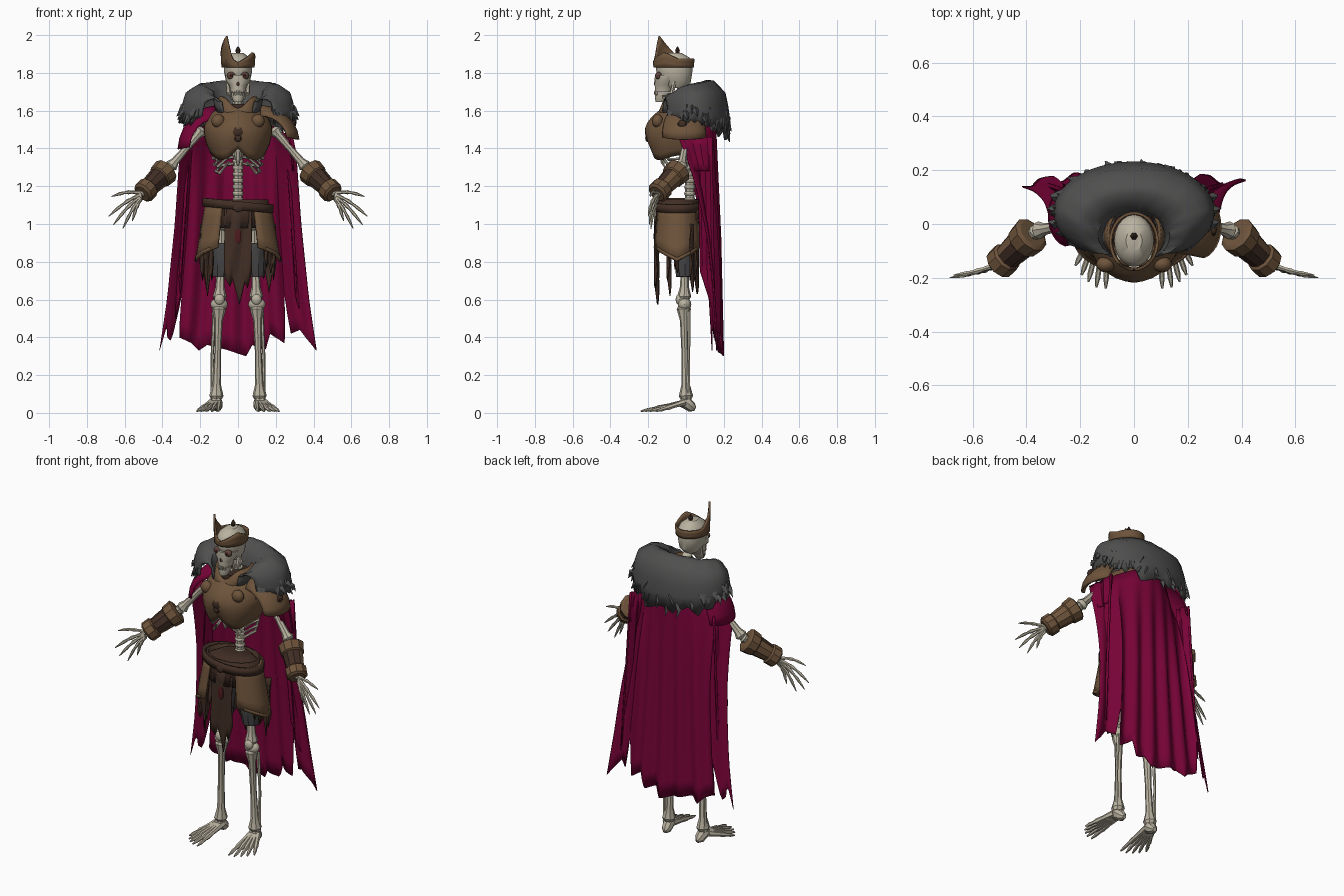
import bpy, bmesh, math, random
from mathutils import Vector

if "Cube" in bpy.data.objects:
    bpy.data.objects.remove(bpy.data.objects["Cube"])
random.seed(4)
sin, cos, pi = math.sin, math.cos, math.pi


def material(name, *rgb):
    m = bpy.data.materials.new(name)
    m.diffuse_color = (*rgb, 1)
    m.use_nodes = True
    m.node_tree.nodes["Principled BSDF"].inputs["Base Color"].default_value = m.diffuse_color
    return m


BONE = material("bone", .49, .45, .355)
SHADE = material("dark_bone", .11, .06, .045)
LEATHER = material("brown_leather", .155, .088, .044)
DARK = material("dark_leather", .052, .027, .018)
CRIMSON = material("crimson_cloth", .185, .001, .038)
FUR = material("grey_fur", .08, .079, .078)
WRAP = material("grey_wrap", .055, .055, .056)
RED = material("dark_red", .075, .01, .012)


# ---- helpers: every piece is (vertices, faces)
def lerp(pts, t):
    for (a, va), (b, vb) in zip(pts, pts[1:]):
        if t <= b:
            return va + (vb - va) * max(0, (t - a) / (b - a))
    return pts[-1][1]


def grid(fn, nu, nv, loop=False):
    cols = nu if loop else nu + 1
    vs = [Vector(fn(i / nu, j / nv)) for j in range(nv + 1) for i in range(cols)]
    fs = [(j * cols + i, j * cols + (i + 1) % cols, (j + 1) * cols + (i + 1) % cols, (j + 1) * cols + i)
          for j in range(nv) for i in range(nu)]
    return vs, fs


def tube(pts, radii, n=8):
    pts = [Vector(p) for p in pts]
    vs = []
    for k, p in enumerate(pts):
        t = (pts[min(k + 1, len(pts) - 1)] - pts[max(k - 1, 0)]).normalized()
        s = t.cross(Vector((0, 1, 0)) if abs(t.y) < .8 else Vector((0, 0, 1))).normalized()
        b = t.cross(s)
        vs += [p + radii[k] * (s * cos(2 * pi * i / n) + b * sin(2 * pi * i / n)) for i in range(n)]
    fs = [(k * n + i, k * n + (i + 1) % n, (k + 1) * n + (i + 1) % n, (k + 1) * n + i)
          for k in range(len(pts) - 1) for i in range(n)]
    return vs, fs + [tuple(range(n)), tuple(range(len(vs) - n, len(vs)))]


def bone(a, b, r, ends=1.7):
    a, b = Vector(a), Vector(b)
    return tube([a.lerp(b, t) for t in (-.03, .04, .16, .5, .84, .96, 1.03)],
                [r * ends * .5, r * ends, r * 1.1, r * .9, r * 1.1, r * ends, r * ends * .5])


def loft(rings, n=20):
    vs = [Vector((rx * sin(2 * pi * i / n), cy - ry * cos(2 * pi * i / n), z)) for z, cy, rx, ry in rings for i in range(n)]
    fs = [(k * n + i, k * n + (i + 1) % n, (k + 1) * n + (i + 1) % n, (k + 1) * n + i)
          for k in range(len(rings) - 1) for i in range(n)]
    return vs, fs + [tuple(range(n)), tuple(range(len(vs) - n, len(vs)))]


def ball(c, rx, ry, rz, n=12):
    v, f = loft([(c[2] - rz * cos(pi * k / 8), c[1], rx * sin(pi * k / 8) + 1e-4, ry * sin(pi * k / 8) + 1e-4)
                 for k in range(9)], n)
    return [p + Vector((c[0], 0, 0)) for p in v], f


def both(pieces):
    return pieces + [([Vector((-p.x, p.y, p.z)) for p in v], f) for v, f in pieces]


def build(name, mat, pieces, thick=0, angle=35):
    bm = bmesh.new()
    for vs, fs in pieces:
        bv = [bm.verts.new(p) for p in vs]
        for f in fs:
            bm.faces.new([bv[i] for i in f])
    bmesh.ops.recalc_face_normals(bm, faces=bm.faces)
    me = bpy.data.meshes.new(name)
    bm.to_mesh(me)
    bm.free()
    me.materials.append(mat)
    me.polygons.foreach_set("use_smooth", [True] * len(me.polygons))
    me.set_sharp_from_angle(angle=math.radians(angle))
    ob = bpy.data.objects.new(name, me)
    bpy.context.collection.objects.link(ob)
    if thick:
        m = ob.modifiers.new("thickness", "SOLIDIFY")
        m.thickness, m.offset = thick, 0
    return ob


# ---- head
build("skull", BONE, [
    loft([(1.72, -.055, .042, .05), (1.75, -.055, .062, .08), (1.80, -.062, .073, .095), (1.85, -.062, .074, .097),
          (1.88, -.062, .061, .082), (1.905, -.062, .03, .04)]),
    loft([(1.70, -.12, .04, .045), (1.735, -.113, .046, .052), (1.755, -.11, .064, .056), (1.79, -.1, .068, .065)])])
build("jaw", BONE, [loft([(1.645, -.135, .022, .025), (1.665, -.13, .032, .035), (1.695, -.12, .036, .042)])]
      + both([tube([(.03, -.12, 1.67), (.05, -.075, 1.69), (.055, -.06, 1.755)], [.012, .014, .01], 6)]))
build("teeth", BONE, [ball((.011 * i, -.163 + .002 * i * i, 1.695), .005, .006, .014, 6) for i in range(-2, 3)])
build("sockets", SHADE, both([ball((.035, -.144, 1.785), .024, .018, .021)]) + [ball((0, -.159, 1.743), .011, .01, .018, 6)])
build("eyes", RED, both([ball((.034, -.158, 1.786), .009, .006, .009, 8)]))


# broken crown with one tall spike left
def crown(u, v):
    a = u * 2 * pi - pi
    d = a + .75
    top = 1.875 + .122 * max(0, 1 - (d / .38 if d > 0 else -d / 1.1)) - .02 * max(0, 1 - abs(a) / .4) \
        + .035 * max(0, 1 - abs(a - 1.1) / .7)
    return (.083 + .004 * v) * sin(a), -.065 - (.102 + .003 * v) * cos(a), 1.828 + (top - 1.828) * v


build("crown", LEATHER, [grid(crown, 42, 3, True)], .01, 25)
build("crown_knob", DARK, [tube([(0, -.045, 1.89), (0, -.045, 1.92), (0, -.045, 1.94)], [.008, .014, .003], 6)])
build("crown_gem", RED, [ball((0, -.170, 1.85), .006, .005, .01, 6)])

# ---- spine, ribs and pelvis
build("spine", BONE, [ball((0, .02 - .03 * max(0, (z - 1.5) / .2), z), .03, .03, .019, 8)
                      for z in [1.06 + .034 * i for i in range(20)]]
      + [tube([(0, .02, 1.05), (0, .02, 1.5), (0, -.03, 1.74)], [.025, .025, .022])])
ribs = [tube([(.02, .04, z + .04), (.09, .07, z + .03), (.135 - d, 0, z), (.115 - d, -.09, z - .01), (.03 + d, -.13, z + .05)],
             [.008, .009, .009, .009, .006], 6)
        for z, d in ((1.45, 0), (1.42, 0), (1.385, 0), (1.35, .002), (1.315, .008), (1.28, .018))]
build("ribs", BONE, both(ribs) + [tube([(0, -.13, 1.45), (0, -.125, 1.36), (0, -.12, 1.31)], [.02, .018, .006], 6)])
build("pelvis", BONE, both([ball((.07, -.01, 1.03), .07, .06, .07)]))

# ---- arms
TIPS = [(.67, -.19, 1.145), (.685, -.2, 1.04), (.66, -.195, .995), (.61, -.185, .975), (.56, -.165, 1.015)]
arm = [bone((.19, .01, 1.5), (.36, -.025, 1.30), .02), bone((.36, -.025, 1.30), (.51, -.15, 1.16), .017)]
for k, tip in enumerate(TIPS):
    w, t = Vector((.515, -.152, 1.165 - .008 * k)), Vector(tip)
    pts = [w.lerp(t, s) + Vector((0, -.006 * sin(pi * s), .012 * sin(pi * s))) for s in (0, .3, .42, .55, .7, .85, 1)]
    arm.append(tube(pts, [.012, .008, .011, .007, .009, .006, .002], 6))
build("arm_bones", BONE, both(arm))

A, B = Vector((.378, -.035, 1.285)), Vector((.507, -.155, 1.16))
brace = build("forearm_guards", LEATHER, both([
    tube([A.lerp(B, t) for t in (0, .04, .28, .31, .5, .7, .74, .95, 1)],
         [.056, .072, .066, .058, .055, .05, .06, .06, .046], 10)]), 0, 25)
brace.data.materials.append(DARK)
for p in brace.data.polygons:      # dark panel on the front of each guard
    c = p.center.copy()
    c.x = abs(c.x)
    t = (c - A).dot(B - A) / (B - A).length_squared
    if .3 < t < .72 and p.normal.y < -.1 and p.normal.z > -.3:
        p.material_index = 1

# ---- legs
leg = [bone((.085, 0, 1.0), (.097, -.01, .6), .022), bone((.1, -.012, .57), (.115, 0, .07), .02, 1.9),
       tube([(.125, .015, .54), (.137, .015, .3), (.132, .01, .07)], [.011, .008, .013], 6),
       ball((.098, -.035, .6), .027, .02, .03), ball((.1, -.008, .575), .046, .036, .035),
       tube([(.117, -.03, .06), (.115, .0, .055), (.11, .03, .03), (.108, .048, .02)], [.026, .034, .028, .012])]
for i, (x, y) in enumerate([(.105, -.24), (.14, -.235), (.17, -.215), (.195, -.19), (.218, -.155)]):
    a, b = Vector((.098 + .011 * i, -.01, .055)), Vector((x, y, .009))
    leg.append(tube([a, a.lerp(b, .35), a.lerp(b, .6), a.lerp(b, .68), a.lerp(b, .85), b],
                    [.018, .013, .014, .01, .01, .004], 6))
build("leg_bones", BONE, both(leg))
build("thigh_wraps", WRAP, both([tube([(.085, 0, .9), (.085, 0, .87), (.09, -.005, .78), (.092, -.005, .72)],
                                      [.05, .058, .056, .05], 10)]))


# ---- breastplate, gorget and shoulder armour
def chest(u, v):
    a = u * 2 * pi - pi
    bottom = 1.365 + .035 * max(0, 1 - abs(a) / .35) - .03 * max(0, 1 - abs(abs(a) - .7) / .6)
    rx = lerp([(0, .135), (.3, .168), (.6, .178), (.85, .15), (1, .1)], v)
    ry = lerp([(0, .165), (.3, .195), (.55, .202), (.8, .165), (1, .11)], v) if cos(a) > 0 else .11
    return rx * sin(a), -.01 - ry * cos(a), bottom + (1.61 - bottom) * v


def gorget(u, v):
    a = 2 * pi * u
    return (.115 - .02 * v) * sin(a), -.03 - (.125 - .025 * v) * cos(a), 1.56 + (.115 - .065 * max(0, cos(a)) ** 6) * v


build("breastplate", LEATHER, [grid(chest, 32, 8, True)], .012, 25)
build("gorget", LEATHER, [grid(gorget, 24, 2, True)], .012, 20)
build("neck_lining", DARK, [loft([(1.56, -.03, .085, .09), (1.635, -.03, .08, .085)])])
build("chest_bosses", LEATHER, both([ball((.105, -.15, 1.545), .036, .03, .036)]))
build("chest_emblem", DARK, [ball((0, -.206, 1.49), .034, .012, .028, 10), ball((0, -.205, 1.455), .02, .011, .02, 8)])


def shoulder(side, s, low, dy=0):
    def fn(u, v):
        b, t = (u * 2 - 1) * 1.35, v * 1.5
        k = .6 + .4 * cos(b)
        return (side * (.12 + .20 * s * sin(t) * k), dy - .01 + .115 * s * sin(b) * (.75 + .25 * sin(t)),
                low + (1.625 - low) * cos(t) * k - .02 * v * cos(b))
    return grid(fn, 12, 6)


build("shoulder_plate", LEATHER, [shoulder(1, 1, 1.455)], .012, 25)
build("shoulder_mark", DARK, [ball((.296, -.02, 1.53), .012, .025, .02, 8)])
build("shoulder_drape", CRIMSON, [shoulder(-1, .99, 1.40, .04)], .006)
build("side_drape", CRIMSON, [grid(lambda u, v: (.27 + .02 * v + .008 * sin(u * 12), -.035 + .17 * u + .07 * v * (1 - u),
                                                 1.46 - .18 * v), 8, 4)], .006)


# ---- belt, hip plates and hanging cloth
def waist(a, z, flare=0, fy=.1):
    return (.165 + flare) * sin(a), -.045 - (.112 + flare * fy) * cos(a), z


build("waist_band", DARK, [grid(lambda u, v: waist(2 * pi * u, .98 + .15 * v, -.008), 24, 2, True),
                           loft([(1.10, -.045, .155, .103), (1.125, -.03, .1, .07)])], .01)
build("belt", DARK, [grid(lambda u, v: waist(2 * pi * u, 1.075 + .045 * v - .018 * sin(2 * pi * u), .014, 1), 24, 1, True)], .016)
build("belt_buckle", DARK, [ball((0, -.172, 1.085), .025, .012, .022, 6)])


def tasset(u, v):
    low = lerp([(0, .875), (.5, .80), (1, .875)], u)
    return waist(.5 + 2.1 * u, 1.105 + (low - 1.105) * v, .053 * v + .004, .45)


def tasset_trim(u, v):
    return Vector(tasset(u, .93 + .06 * v)) + Vector((.008, 0, 0))


build("hip_plates", LEATHER, both([grid(tasset, 10, 4)]), .012, 20)
build("hip_plate_trim", LEATHER, both([grid(tasset_trim, 10, 1)]), .004)


def strip(x0, x1, y, top, low, tip, bend=.01):
    def fn(u, v):
        end = lerp([(0, low), (.2, low - .05), (.3, low - .01), (.55, tip), (.75, low - .02), (.85, low - .06), (1, low + .03)], u)
        return x0 + (x1 - x0) * u, y + bend * sin(u * 9 + v * 4), top + (end - top) * v
    return grid(fn, 20, 6)


build("front_loincloth", DARK, [strip(-.072, .072, -.155, 1.09, .72, .575)], .008)
build("loincloth_mark", RED, [ball((0, -.166, .935), .02, .005, .04, 6)])
build("ragged_strips", DARK, both([strip(.14, .2, -.05, .95, .82, .74), strip(.12, .2, .03, 1.0, .76, .64)])
      + [strip(-.2, -.13, -.09, .95, .76, .62)], .006)
build("back_loincloth", DARK, [strip(-.12, .12, .055, 1.08, .76, .63)], .008)

# ---- cape: pleated sheet with torn hem
HEM = [(-1, .33), (-.95, .47), (-.92, .40), (-.87, .38), (-.80, .62), (-.77, .40), (-.6, .37), (-.5, .33), (-.4, .36), (-.15, .335),
       (.1, .30), (.18, .36), (.35, .33), (.42, .42), (.6, .37), (.66, .62), (.7, .42), (.82, .44), (1, .33)]


def cape(u, v):
    u = u * 2 - 1
    top = 1.57 - .12 * u * u
    z = top + (lerp(HEM, u) - top) * v
    w = lerp([(.3, .42), (.6, .375), (1.0, .333), (1.4, .305), (1.57, .26)], z)
    y = .185 - u * u * (.13 * (1 - v) ** 3 + .06 - .025 * v) - .03 * (1 - v) + .014 * sin(u * 21) * min(1, v * 2)
    return u * w, y, z


build("cape", CRIMSON, [grid(cape, 100, 14)], .006, 45)
build("cape_side_folds", CRIMSON, both([grid(lambda u, v: (.25 + .025 * u + .05 * v + .008 * sin(u * 9), .06 + .08 * u + .015 * v,
                                                           1.46 - v * (.71 + .25 * u)), 6, 6)]), .006)


# ---- fur mantle: horseshoe roll with ragged tufts
def mantle(u, v):
    a = (u * 2 - 1) * 2.45
    s = lerp([(0, .0), (.2, .12), (.45, .5), (.7, .88), (.88, 1), (1, .98)], v)
    c = .5 + .5 * cos(a)
    crest = lerp([(0, 1.64), (.12, 1.67), (.5, 1.735), (1, 1.768)], c)
    low = lerp([(0, 1.56), (.5, 1.56), (1, 1.475)], c)
    h = lerp([(0, .25), (.2, .8), (.45, 1), (.7, .75), (.88, .35), (1, 0)], v)
    x = sin(a) * (.115 + (.295 - .115) * s)
    y = -.055 + .085 * cos(a) * (1 - s) + s * (.1 + .183 * cos(a))
    jag = random.uniform(-.04, .025) if v == 1 else random.uniform(-.003, .003)
    return x, y, low + (crest - low) * h + jag


build("fur_mantle", FUR, [grid(mantle, 44, 10)], .01, 50)
tufts = []
for i in range(44):
    p = Vector(mantle(random.random(), random.uniform(.85, .99)))
    out = Vector((p.x, p.y - .05, 0)).normalized()
    d = (out * random.uniform(.05, .4) + Vector((random.uniform(-.3, .3), 0, -.8))).normalized() * random.uniform(.04, .065)
    tufts.append(tube([p - d * .5 - out * .014, p - out * .008, p + d], [.004, .019, .001], 4))
for sx in (-1, 1):                 # long tufts sticking out over the shoulders
    for y, z, l in ((.0, 1.6, .045), (.05, 1.62, .05), (.1, 1.58, .035)):
        p = Vector((sx * .275, y, z))
        tufts.append(tube([p, p + Vector((sx * .02, 0, -.015)), p + Vector((sx * l, .01, -.05))], [.01, .018, .001], 4))
build("fur_tufts", FUR, tufts, 0, 50)
